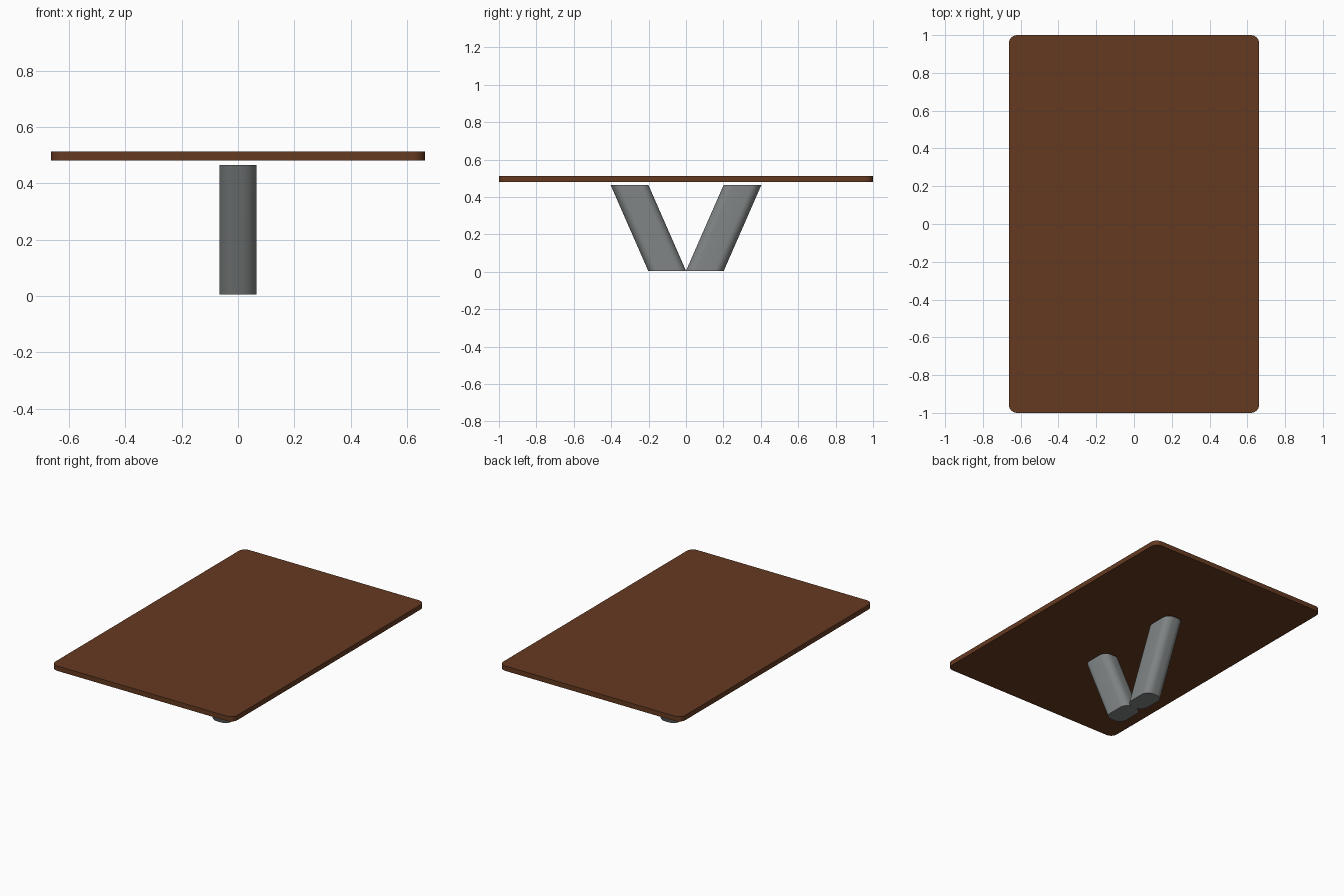
import bpy, bmesh, math

if "Cube" in bpy.data.objects:
    bpy.data.objects.remove(bpy.data.objects["Cube"])


def material(name, rgb):
    m = bpy.data.materials.new(name)
    m.diffuse_color = (*rgb, 1)
    m.use_nodes = True
    m.node_tree.nodes["Principled BSDF"].inputs["Base Color"].default_value = m.diffuse_color
    return m


def rounded_rect(hx, hy, r, n):
    pts = []
    for i, (sx, sy) in enumerate([(1, 1), (-1, 1), (-1, -1), (1, -1)]):
        for k in range(n + 1):
            a = math.pi / 2 * (i + k / n)
            pts.append((sx * (hx - r) + r * math.cos(a), sy * (hy - r) + r * math.sin(a)))
    return pts


def loft(name, outline, z0, z1, y0, y1, mat):
    """Extrude an outline from (y0, z0) to (y1, z1), keeping both ends horizontal."""
    bm = bmesh.new()
    low = [bm.verts.new((x, y + y0, z0)) for x, y in outline]
    high = [bm.verts.new((x, y + y1, z1)) for x, y in outline]
    n = len(outline)
    for i in range(n):
        j = (i + 1) % n
        bm.faces.new((low[i], low[j], high[j], high[i]))
    bm.faces.new(low[::-1])
    bm.faces.new(high)
    mesh = bpy.data.meshes.new(name)
    bm.to_mesh(mesh)
    bm.free()
    mesh.materials.append(mat)
    ob = bpy.data.objects.new(name, mesh)
    bpy.context.collection.objects.link(ob)
    bpy.context.view_layer.objects.active = ob
    ob.select_set(True)
    bpy.ops.object.shade_smooth_by_angle(angle=math.radians(35))
    ob.select_set(False)
    return ob


wood = material("brown wood", (0.13, 0.042, 0.015))
metal = material("grey metal", (0.22, 0.235, 0.235))

# Thin table top with rounded corners
loft("table_top", rounded_rect(0.663, 1.0, 0.045, 8), 0.48, 0.512, 0, 0, wood)

# Two slanted legs forming a V, with a small gap below the top
section = rounded_rect(0.065, 0.101, 0.05, 8)
for name, s in (("front_leg", -1), ("back_leg", 1)):
    loft(name, section, 0.005, 0.464, s * 0.101, s * 0.302, metal)
